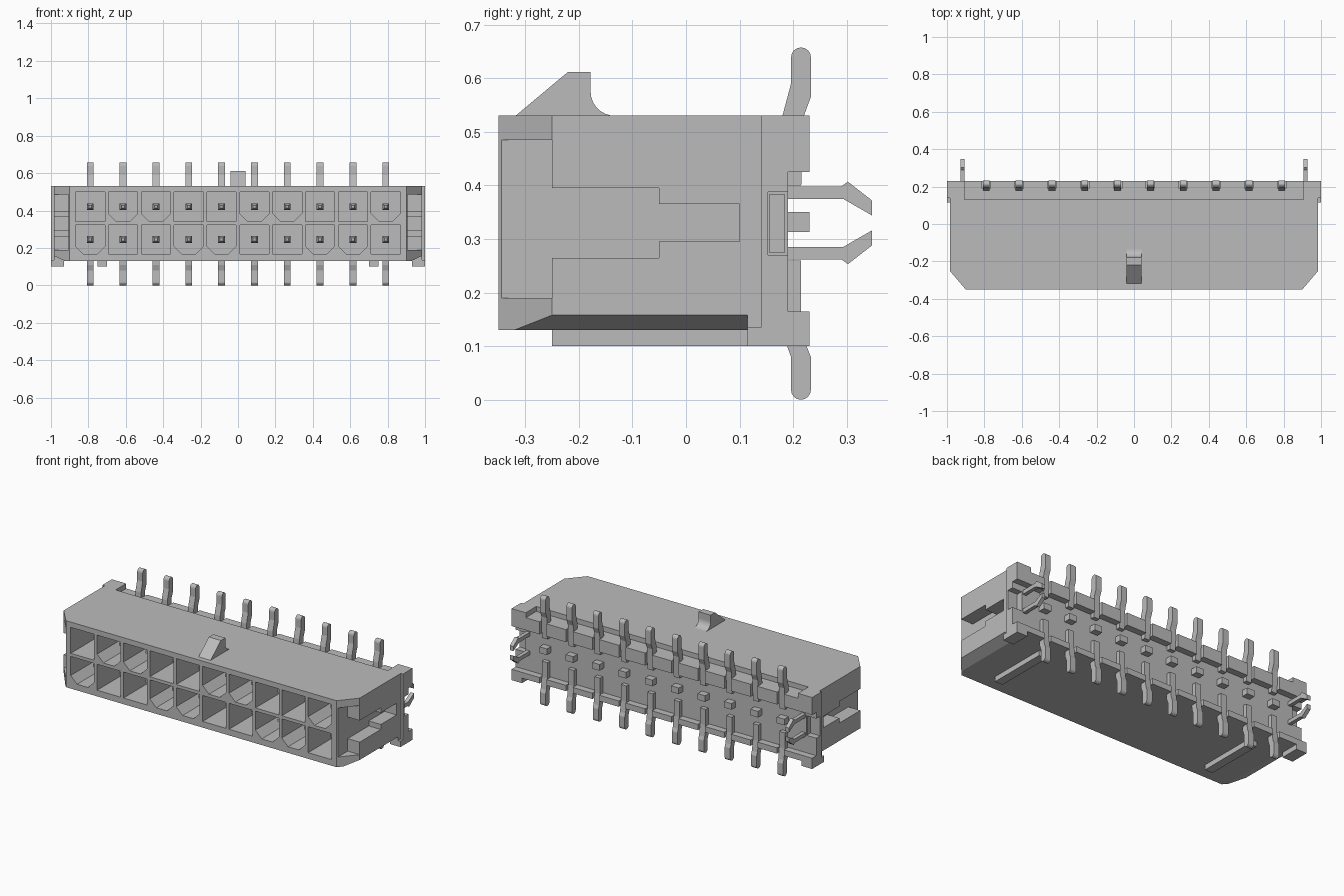
import bpy, bmesh, math
from mathutils import Matrix, Vector

cube = bpy.data.objects.get("Cube")
if cube:
    bpy.data.objects.remove(cube, do_unlink=True)

grey = bpy.data.materials.new("light grey")
grey.use_nodes = True
grey.diffuse_color = (0.5, 0.5, 0.5, 1)
grey.node_tree.nodes["Principled BSDF"].inputs["Base Color"].default_value = (0.5, 0.5, 0.5, 1)


def prism(bm, pts, axis, lo, hi):
    """Extrude a closed profile along an axis; profile is (y,z), (x,z) or (x,y)."""
    def place(p, t):
        v = list(p)
        v.insert("xyz".index(axis), t)
        return bm.verts.new(v)
    a = [place(p, lo) for p in pts]
    b = [place(p, hi) for p in pts]
    bm.faces.new(a)
    bm.faces.new(b[::-1])
    n = len(pts)
    for i in range(n):
        j = (i + 1) % n
        bm.faces.new((a[j], a[i], b[i], b[j]))


def box(bm, x0, x1, y0, y1, z0, z1):
    prism(bm, [(x0, y0), (x1, y0), (x1, y1), (x0, y1)], "z", z0, z1)


def finish(bm, name):
    bmesh.ops.recalc_face_normals(bm, faces=bm.faces[:])
    mesh = bpy.data.meshes.new(name)
    bm.to_mesh(mesh)
    bm.free()
    mesh.materials.append(grey)
    ob = bpy.data.objects.new(name, mesh)
    bpy.context.collection.objects.link(ob)
    return ob


def arc(cy, cz, r, start, end, steps=8):
    angles = [math.radians(start + (end - start) * i / steps) for i in range(steps + 1)]
    return [(cy + r * math.cos(a), cz + r * math.sin(a)) for a in angles]


PITCH = 0.1755
COLUMNS = [(i - 4.5) * PITCH for i in range(10)]
ROWS = (0.245, 0.42)
SIDES = (-1, 1)

# Housing with chamfered front corners and a slightly wider rear flange
half = [(0.9, -0.35), (0.985, -0.25), (0.985, 0.14), (1, 0.14), (1, 0.19)]
bm = bmesh.new()
prism(bm, half + [(-x, y) for x, y in reversed(half)], "z", 0.13, 0.53)
housing = finish(bm, "housing")

# Cutter: contact cavities, alternately square and bottom-chamfered
bm = bmesh.new()
w, c = 0.078, 0.042
for r, z in enumerate(ROWS):
    for i, x in enumerate(COLUMNS):
        chamfered = (i % 4 in (1, 2)) == (r == 1)
        low = [(-w, c - w), (c - w, -w), (w - c, -w), (w, c - w)] if chamfered else [(-w, -w), (w, -w)]
        shape = [(x + dx, z + dz) for dx, dz in low + [(w, w), (-w, w)]]
        prism(bm, shape, "y", -0.4, 0.1)

# Cutter: stepped side channels, clip pockets and lower side chamfers
channel = [(-0.4, 0.19), (-0.25, 0.19), (-0.25, 0.265), (-0.05, 0.265), (-0.05, 0.295), (0.1, 0.295),
           (0.1, 0.365), (-0.05, 0.365), (-0.05, 0.395), (-0.25, 0.395), (-0.25, 0.485), (-0.4, 0.485)]
for s in SIDES:
    prism(bm, channel, "x", s * 0.905, s * 1.1)
    box(bm, s * 0.935, s * 1.1, 0.153, 0.25, 0.27, 0.388)
    prism(bm, [(s * 0.925, 0.13), (s * 0.985, 0.158), (s * 1.05, 0.188), (s * 1.05, 0.1), (s * 0.925, 0.1)],
          "y", -0.4, 0.115)
# Cutter: lowered ledge along the rear top
box(bm, -0.905, 0.905, 0.13, 0.3, 0.5, 0.6)
cutter = finish(bm, "housing_cutter")
cutter.hide_render = True

cut = housing.modifiers.new("cut", "BOOLEAN")
cut.operation = "DIFFERENCE"
cut.solver = "EXACT"
cut.object = cutter
bpy.context.view_layer.objects.active = housing
bpy.ops.object.modifier_apply(modifier=cut.name)
bpy.data.objects.remove(cutter, do_unlink=True)

# Rear ears and feet
bm = bmesh.new()
for s in SIDES:
    box(bm, s * 0.905, s * 1.0, 0.185, 0.23, 0.425, 0.53)
    box(bm, s * 0.905, s * 1.0, 0.185, 0.23, 0.13, 0.165)
    box(bm, s * 0.93, s * 1.0, 0.115, 0.23, 0.1, 0.135)
finish(bm, "rear_ears")

# Rear bands, slotted where the terminals pass
bm = bmesh.new()
gap = 0.023
starts = [-0.905] + [x + gap for x in COLUMNS]
ends = [x - gap for x in COLUMNS] + [0.905]
for x0, x1 in zip(starts, ends):
    box(bm, x0, x1, 0.185, 0.23, 0.425, 0.5)
    box(bm, x0, x1, 0.185, 0.23, 0.13, 0.165)
finish(bm, "rear_bands")

# Small rear spacer lugs
bm = bmesh.new()
for x in COLUMNS:
    box(bm, x - 0.025, x + 0.025, 0.185, 0.23, 0.313, 0.35)
finish(bm, "rear_lugs")

# Keying ribs underneath
bm = bmesh.new()
for s in SIDES:
    box(bm, s * 0.7, s * 0.752, -0.25, 0.115, 0.1, 0.135)
finish(bm, "bottom_ribs")

# Locking ramp on top
bm = bmesh.new()
ramp = [(-0.318, 0.525), (-0.318, 0.53), (-0.22, 0.612), (-0.178, 0.612)]
prism(bm, ramp + arc(-0.133, 0.575, 0.045, 180, 270) + [(-0.133, 0.525)], "x", -0.04, 0.04)
finish(bm, "locking_ramp")

# Bent solder terminals with rounded ends
upper = [(0.175, 0.4), (0.215, 0.4), (0.22, 0.53), (0.233, 0.565)]
upper += arc(0.2145, 0.639, 0.0185, 0, 180) + [(0.196, 0.59), (0.18, 0.53)]
lower = [(0.215, 0.26), (0.175, 0.26), (0.185, 0.11), (0.196, 0.08)]
lower += arc(0.2145, 0.0185, 0.0185, 180, 360) + [(0.233, 0.08), (0.225, 0.1), (0.215, 0.165)]
for name, profile in (("upper_terminals", upper), ("lower_terminals", lower)):
    bm = bmesh.new()
    for x in COLUMNS:
        prism(bm, profile, "x", x - 0.0185, x + 0.0185)
    finish(bm, name)

# Contact pins with tapered tips inside the cavities
bm = bmesh.new()
h = 0.018
for z in ROWS:
    for x in COLUMNS:
        box(bm, x - h, x + h, -0.2, 0.12, z - h, z + h)
        turn = Matrix.Rotation(math.radians(90), 4, "X") @ Matrix.Rotation(math.radians(45), 4, "Z")
        bmesh.ops.create_cone(bm, cap_ends=True, segments=4, radius1=h * math.sqrt(2), radius2=0.011,
                              depth=0.04, matrix=Matrix.Translation(Vector((x, -0.22, z))) @ turn)
finish(bm, "contact_pins")

# Pairs of sprung board clips at both ends
bm = bmesh.new()
prong = [(0.15, 0.045), (0.293, 0.045), (0.347, 0.014), (0.347, 0.042), (0.302, 0.077), (0.29, 0.068), (0.15, 0.068)]
for s in SIDES:
    for v in SIDES:
        prism(bm, [(y, 0.33 + v * dz) for y, dz in prong], "x", s * 0.905, s * 0.928)
    box(bm, s * 0.905, s * 0.938, 0.155, 0.185, 0.275, 0.383)
finish(bm, "board_clips")
